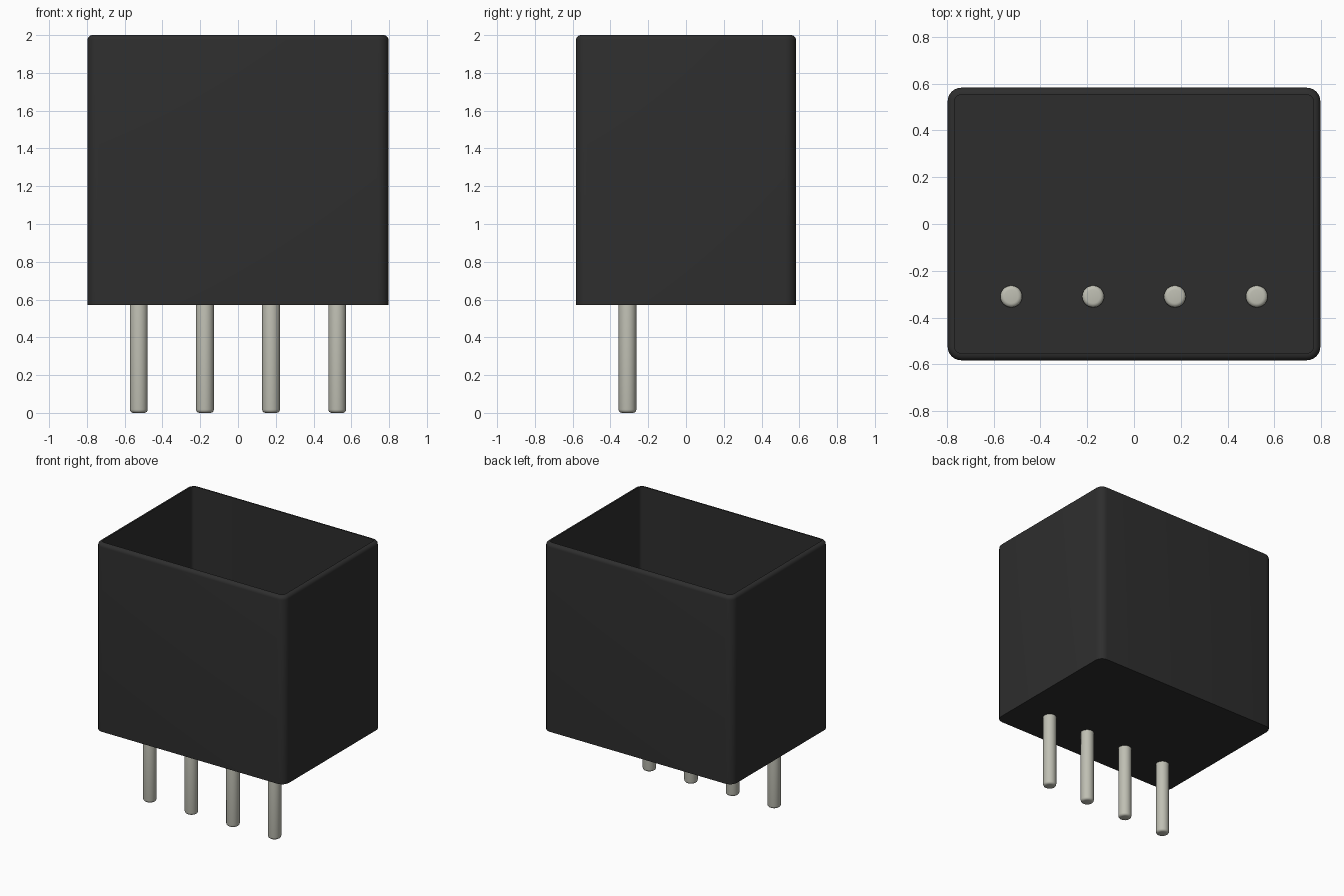
import bpy, bmesh, math

cube = bpy.data.objects.get("Cube")
if cube:
    bpy.data.objects.remove(cube, do_unlink=True)


def material(name, rgb):
    m = bpy.data.materials.new(name)
    m.use_nodes = True
    m.diffuse_color = (*rgb, 1)
    m.node_tree.nodes["Principled BSDF"].inputs["Base Color"].default_value = (*rgb, 1)
    return m


black = material("black plastic", (0.027, 0.027, 0.027))
metal = material("pale metal", (0.52, 0.52, 0.45))


def lofted(name, rings, mat):
    """Skin a stack of equal-length rings and cap both ends."""
    bm = bmesh.new()
    loops = [[bm.verts.new(p) for p in ring] for ring in rings]
    for a, b in zip(loops, loops[1:]):
        for i in range(len(a)):
            j = (i + 1) % len(a)
            bm.faces.new((a[i], a[j], b[j], b[i]))
    bm.faces.new(loops[0][::-1])
    bm.faces.new(loops[-1])
    bmesh.ops.recalc_face_normals(bm, faces=bm.faces)
    mesh = bpy.data.meshes.new(name)
    bm.to_mesh(mesh)
    bm.free()
    mesh.materials.append(mat)
    ob = bpy.data.objects.new(name, mesh)
    bpy.context.collection.objects.link(ob)
    bpy.ops.object.select_all(action='DESELECT')
    ob.select_set(True)
    bpy.context.view_layer.objects.active = ob
    bpy.ops.object.shade_smooth_by_angle(angle=math.radians(35))
    return ob


# Case: rounded rectangle outline, offset inward by an inset
HALF_X, HALF_Y, CORNER = 0.797, 0.583, 0.058
BASE, TOP, FLOOR = 0.57, 2.0, 0.60
WALL, ROUND = 0.03, 0.027


def rounded_rect(inset, z, steps=6):
    r = CORNER - inset
    ring = []
    for q, (sx, sy) in enumerate(((1, 1), (-1, 1), (-1, -1), (1, -1))):
        for k in range(steps + 1):
            a = (q + k / steps) * math.pi / 2
            ring.append((sx * (HALF_X - CORNER) + r * math.cos(a),
                         sy * (HALF_Y - CORNER) + r * math.sin(a), z))
    return ring


# Up the outside, over the rounded rim, then down the inside to the floor
profile = [(0, BASE)]
for k in range(6):
    a = k / 5 * math.pi / 2
    profile.append((ROUND * (1 - math.cos(a)), TOP - ROUND * (1 - math.sin(a))))
profile += [(WALL, TOP), (WALL, FLOOR)]
lofted("case", [rounded_rect(i, z) for i, z in profile], black)

# Pins: round rods with softened ends, passing through the floor
PIN_R, PIN_TOP, SOFT = 0.047, 0.63, 0.018


def circle(x, y, r, z, n=24):
    return [(x + r * math.cos(2 * math.pi * i / n),
             y + r * math.sin(2 * math.pi * i / n), z) for i in range(n)]


arc = [(PIN_R - SOFT * (1 - math.sin(a)), SOFT * (1 - math.cos(a)))
       for a in (k / 4 * math.pi / 2 for k in range(5))]
pin_profile = arc + [(r, PIN_TOP - z) for r, z in reversed(arc)]
for n in range(4):
    x = (n - 1.5) * 0.35
    lofted(f"pin_{n + 1}", [circle(x, -0.31, r, z) for r, z in pin_profile], metal)
